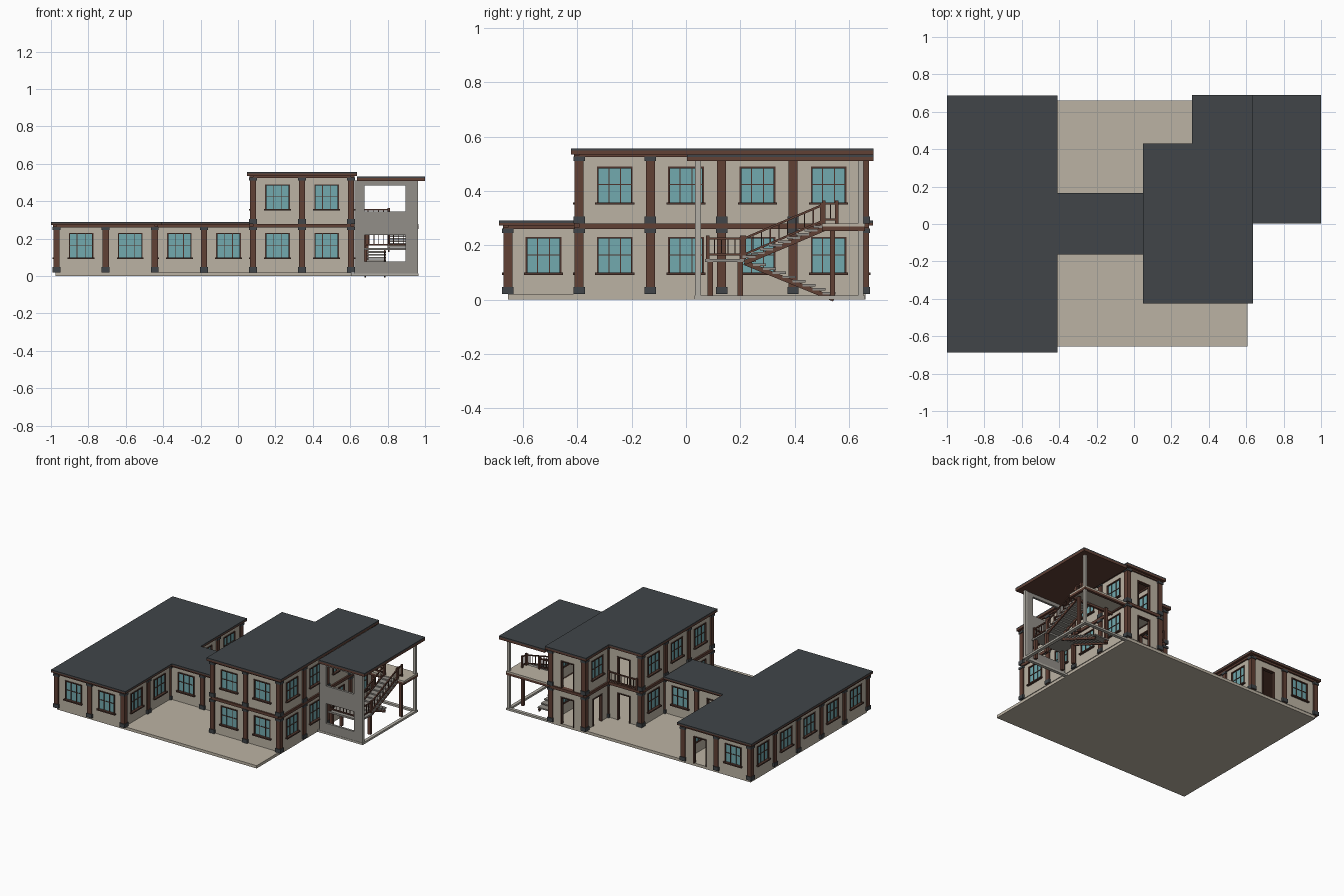
import bpy, bmesh, math
from mathutils import Vector, Matrix

if "Cube" in bpy.data.objects:
    bpy.data.objects.remove(bpy.data.objects["Cube"])

COLOURS = {
    "beige plaster": (0.50, 0.45, 0.37), "paving": (0.50, 0.45, 0.37),
    "brown timber": (0.12, 0.052, 0.036), "dark slate": (0.052, 0.060, 0.066),
    "teal glass": (0.17, 0.40, 0.43), "dark brown frame": (0.075, 0.036, 0.026),
    "grey render": (0.29, 0.275, 0.25), "pale post": (0.45, 0.43, 0.38),
}
MATS = {}
for label, c in COLOURS.items():
    MATS[label] = bpy.data.materials.new(label)
    MATS[label].diffuse_color = (*c, 1)

parts = {}


def mesh_for(name, colour):
    return parts.setdefault(name, (bmesh.new(), colour))[0]


def box(name, colour, x0, x1, y0, y1, z0, z1):
    m = Matrix.Translation(((x0 + x1) / 2, (y0 + y1) / 2, (z0 + z1) / 2)) @ Matrix.Diagonal((x1 - x0, y1 - y0, z1 - z0, 1))
    bmesh.ops.create_cube(mesh_for(name, colour), size=1, matrix=m)


def bar(name, colour, a, b, w, h):
    """Straight bar between two points."""
    a, b = Vector(a), Vector(b)
    d = b - a
    side = d.cross(Vector((0, 0, 1))).normalized()
    rot = Matrix((d.normalized(), side, d.normalized().cross(side))).transposed().to_4x4()
    m = Matrix.Translation((a + b) / 2) @ rot @ Matrix.Diagonal((d.length, w, h, 1))
    bmesh.ops.create_cube(mesh_for(name, colour), size=1, matrix=m)


S = 0.2625                       # bay size
GX, GY = -0.97, -0.656           # grid origin
DIRS = {"E": (1, 0), "N": (0, 1), "W": (-1, 0), "S": (0, -1)}


def column(x, y, z0, z1):
    def sq(name, col, r, a, b):
        box(name, col, x - r, x + r, y - r, y + r, a, b)
    sq("columns", "brown timber", 0.0165, z0, z1)
    sq("column_bases", "dark slate", 0.021, z0, z0 + 0.027)
    sq("column_caps", "dark slate", 0.021, z1 - 0.02, z1 - 0.004)


def bay(p, d, kind, z0, z1):
    """One wall bay starting at p, running along d, outside on the right."""
    n = (d[1], -d[0])

    def lb(name, col, u0, u1, v0, v1, a, b):
        xs = sorted(p[0] + d[0] * u + n[0] * v for u, v in ((u0, v0), (u1, v1)))
        ys = sorted(p[1] + d[1] * u + n[1] * v for u, v in ((u0, v0), (u1, v1)))
        box(name, col, *xs, *ys, a, b)

    c, t = S / 2, 0.007
    w = 0.066 if kind == "w" else 0.052
    a, b = (z0 + 0.077, z0 + 0.211) if kind == "w" else (z0, z0 + 0.195)
    # wall around the opening
    lb("walls", "beige plaster", 0, c - w, -t, t, z0, z1)
    lb("walls", "beige plaster", c + w, S, -t, t, z0, z1)
    lb("walls", "beige plaster", c - w, c + w, -t, t, b, z1)
    f = 0.007
    fr = ("window_frames" if kind == "w" else "door_frames", "dark brown frame")
    for s in (-1, 1):
        e = sorted((c + s * w, c + s * (w - f)))
        lb(*fr, *e, -0.012, 0.012, a, b)
    lb(*fr, c - w, c + w, -0.012, 0.012, b - f, b)
    if kind == "w":
        lb("walls", "beige plaster", c - w, c + w, -t, t, z0, a)
        lb("window_glass", "teal glass", c - w, c + w, -0.003, 0.003, a, b)
        for k in (-1, 1):
            lb(*fr, c + k * w / 3 - 0.0018, c + k * w / 3 + 0.0018, -0.007, 0.007, a, b)
        m = a + (b - a) * 0.5
        lb(*fr, c - w, c + w, -0.007, 0.007, m - 0.0018, m + 0.0018)
        lb("window_sills", "dark brown frame", c - w - 0.006, c + w + 0.006, -0.01, 0.022, a - 0.007, a + 0.002)
    # beam above
    lb("wall_beams", "brown timber", 0, S, -0.014, 0.018, z1 - 0.006, z1 + 0.014)


def storey(i, j, path, z0, z1):
    for step in path.split():
        d = DIRS[step[0]]
        for kind in step[1:]:
            p = (GX + i * S, GY + j * S)
            column(*p, z0, z1)
            bay(p, d, kind, z0, z1)
            i, j = i + d[0], j + d[1]


# paved base and the two storeys, outlines walked anticlockwise
box("paved_base", "paving", -0.975, 0.607, -0.656, 0.66, 0, 0.02)
storey(0, 0, "Eww Nww Eww Sw Eww Nwwww Wd Sd Wd Sw Wwd Nww Wdw Swwwww", 0.02, 0.265)
storey(4, 1, "Eww Nwwww Wd Sw Wd Swww", 0.279, 0.53)
box("upper_floor", "paving", 0.08, 0.605, -0.394, 0.394, 0.262, 0.277)
box("upper_floor", "paving", 0.3425, 0.605, 0.394, 0.656, 0.262, 0.277)


def roof(name, x0, x1, y0, y1, top, depth=0.018):
    box(name + "_soffit", "brown timber", x0, x1, y0, y1, top - depth, top - 0.008)
    box(name, "dark slate", x0, x1, y0, y1, top - 0.008, top)


roof("wing_roof", -1.0, -0.41, -0.688, 0.688, 0.29)
roof("link_roof", -0.41, 0.063, -0.163, 0.165, 0.29)
roof("main_roof", 0.048, 0.636, -0.424, 0.43, 0.556, 0.022)
roof("rear_roof", 0.31, 0.636, 0.43, 0.69, 0.556, 0.022)
roof("porch_roof", 0.636, 1.0, 0.003, 0.69, 0.533, 0.024)

# porch: ground kerb, pierced front wall, posts, upper deck
for e in ((0.607, 0.965, 0.032, 0.055), (0.607, 0.965, 0.635, 0.658), (0.942, 0.965, 0.055, 0.635)):
    box("porch_kerb", "pale post", *e, 0, 0.014)
for e in ((0.622, 0.675, 0.01, 0.51), (0.895, 0.96, 0.01, 0.51), (0.675, 0.895, 0.01, 0.078),
          (0.675, 0.895, 0.22, 0.345), (0.675, 0.895, 0.485, 0.51)):
    box("porch_wall", "grey render", e[0], e[1], 0.034, 0.05, e[2], e[3])
for y in (0.045, 0.643):
    box("porch_posts", "pale post", 0.943, 0.963, y - 0.01, y + 0.01, 0.01, 0.51)
box("porch_deck", "paving", 0.612, 0.965, 0.5, 0.658, 0.268, 0.279)
for e in ((0.612, 0.965, 0.64, 0.658), (0.612, 0.965, 0.5, 0.515), (0.947, 0.965, 0.515, 0.64)):
    box("deck_beams", "brown timber", *e, 0.252, 0.268)
for x in (0.69, 0.915):
    box("deck_supports", "brown timber", x - 0.009, x + 0.009, 0.53, 0.548, 0, 0.26)

# porch stair: landing with legs, two flights
box("stair_landing", "grey render", 0.665, 0.92, 0.07, 0.215, 0.138, 0.15)
for x in (0.68, 0.905):
    for y in (0.09, 0.2):
        box("landing_legs", "brown timber", x - 0.01, x + 0.01, y - 0.01, y + 0.01, 0, 0.138)


def flight(x0, x1, ya, za, yb, zb, n):
    for k in range(n):
        y, z = ya + (yb - ya) * (k + 0.5) / n, za + (zb - za) * (k + 0.5) / n
        box("stair_treads", "grey render", x0, x1, y - 0.024, y + 0.024, z - 0.004, z + 0.005)
    for x in (x0 + 0.006, x1 - 0.006):
        bar("stair_stringers", "brown timber", (x, ya, za - 0.014), (x, yb, zb - 0.014), 0.008, 0.018)


flight(0.675, 0.79, 0.215, 0.15, 0.545, 0.015, 9)
flight(0.8, 0.915, 0.215, 0.15, 0.51, 0.275, 9)


def railing(a, b, n, h=0.075):
    """Posts, top and bottom rails and n balusters from a to b."""
    a, b, up = Vector(a), Vector(b), Vector((0, 0, 1))
    for t in (0, 1):
        q = a.lerp(b, t)
        box("railing_posts", "brown timber", q.x - 0.006, q.x + 0.006, q.y - 0.006, q.y + 0.006, q.z, q.z + h + 0.01)
    for z in (0.016, h):
        bar("hand_rails", "brown timber", a + up * z, b + up * z, 0.008, 0.008)
    for k in range(1, n):
        q = a.lerp(b, k / n)
        box("balusters", "brown timber", q.x - 0.002, q.x + 0.002, q.y - 0.002, q.y + 0.002, q.z + 0.014, q.z + h)


for x in (0.806, 0.909):
    railing((x, 0.215, 0.15), (x, 0.5, 0.272), 9)
railing((0.909, 0.08, 0.15), (0.909, 0.205, 0.15), 5)
railing((0.675, 0.08, 0.15), (0.909, 0.08, 0.15), 9)
railing((0.675, 0.08, 0.15), (0.675, 0.205, 0.15), 5)
railing((0.64, 0.508, 0.279), (0.806, 0.508, 0.279), 6)
railing((0.909, 0.508, 0.279), (0.909, 0.555, 0.279), 2)
# rear balcony rail across the upper door
railing((0.1, 0.415, 0.279), (0.322, 0.415, 0.279), 9)

for name, (bm, colour) in parts.items():
    me = bpy.data.meshes.new(name)
    bmesh.ops.recalc_face_normals(bm, faces=bm.faces)
    bm.to_mesh(me)
    bm.free()
    me.materials.append(MATS[colour])
    bpy.context.collection.objects.link(bpy.data.objects.new(name, me))

for m in bpy.data.materials:
    if m.users and not m.is_grease_pencil:
        m.use_nodes = True
        m.node_tree.nodes["Principled BSDF"].inputs["Base Color"].default_value = m.diffuse_color
